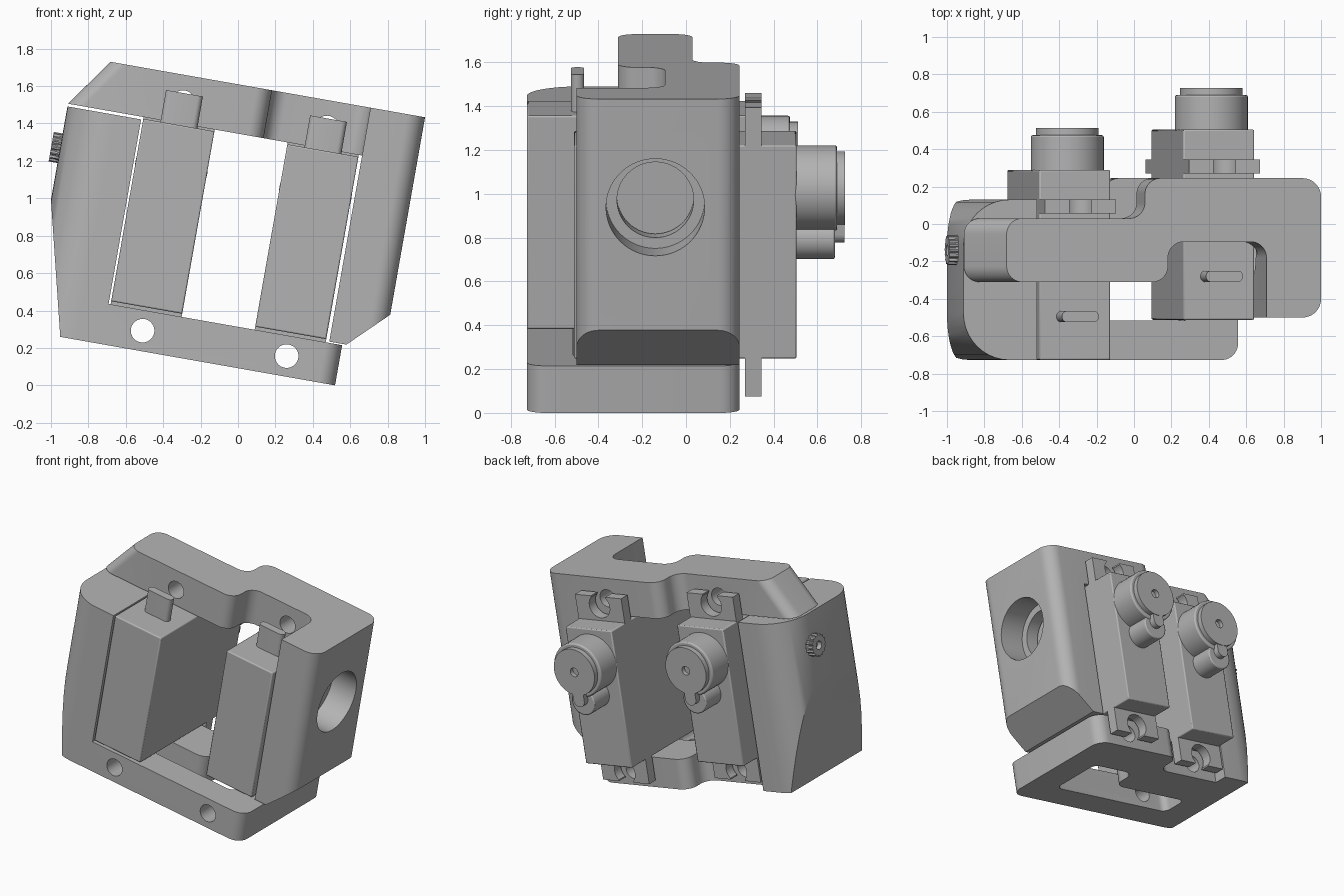
import bpy
import bmesh
import math
from mathutils import Matrix, Vector

cube = bpy.data.objects.get("Cube")
if cube:
    bpy.data.objects.remove(cube, do_unlink=True)

TILT = Matrix.Rotation(math.radians(10), 4, 'Y')

gray = bpy.data.materials.new("plain_gray")
gray.use_nodes = True
COLOR = (0.45, 0.45, 0.45, 1)
gray.diffuse_color = COLOR
gray.node_tree.nodes["Principled BSDF"].inputs["Base Color"].default_value = COLOR


def make(name, bm):
    bmesh.ops.recalc_face_normals(bm, faces=bm.faces)
    mesh = bpy.data.meshes.new(name)
    bm.to_mesh(mesh)
    bm.free()
    mesh.materials.append(gray)
    obj = bpy.data.objects.new(name, mesh)
    bpy.context.collection.objects.link(obj)
    return obj


def rounded(points, steps=10):
    """Corner list of (a, b, radius) turned into an outline with filleted corners."""
    out = []
    for i, (a, b, r) in enumerate(points):
        p = Vector((a, b))
        if not r:
            out.append(p)
            continue
        d0 = (Vector(points[i - 1][:2]) - p).normalized()
        d1 = (Vector(points[(i + 1) % len(points)][:2]) - p).normalized()
        center = p + (d0 + d1) * r
        for k in range(steps + 1):
            t = k / steps * math.pi / 2
            out.append(center - d1 * r * math.cos(t) - d0 * r * math.sin(t))
    return out


def prism(name, outline, lo, hi, axis='Z'):
    """Extrude a 2D outline along Z (plan), Y (front profile) or X (side profile)."""
    place = {'Z': lambda a, b, c: (a, b, c),
             'Y': lambda a, b, c: (a, c, b),
             'X': lambda a, b, c: (c, a, b)}[axis]
    bm = bmesh.new()
    rings = [[bm.verts.new(place(p[0], p[1], c)) for p in outline] for c in (lo, hi)]
    bm.faces.new(rings[0])
    bm.faces.new(rings[1])
    n = len(outline)
    for i in range(n):
        j = (i + 1) % n
        bm.faces.new((rings[0][i], rings[0][j], rings[1][j], rings[1][i]))
    return make(name, bm)


def disc(name, a, b, r, lo, hi, axis='Y', sides=48, tooth=0):
    ring = []
    for i in range(sides):
        rr = r - tooth * (i // 2 % 2)
        t = 2 * math.pi * i / sides
        ring.append((a + rr * math.cos(t), b + rr * math.sin(t)))
    return prism(name, ring, lo, hi, axis)


def box(name, u0, u1, y0, y1, w0, w1):
    return prism(name, [(u0, y0), (u1, y0), (u1, y1), (u0, y1)], w0, w1)


def boolean(obj, others, operation='DIFFERENCE'):
    for other in others:
        mod = obj.modifiers.new("cut", 'BOOLEAN')
        mod.operation = operation
        mod.solver = 'EXACT'
        mod.object = other
        bpy.context.view_layer.objects.active = obj
        bpy.ops.object.modifier_apply(modifier=mod.name)
        bpy.data.objects.remove(other, do_unlink=True)


def bevel(obj, width):
    mod = obj.modifiers.new("soft_edges", 'BEVEL')
    mod.width = width
    mod.segments = 2
    mod.limit_method = 'ANGLE'


SERVOS = {"left_servo": (0.229, 0.215), "right_servo": (-0.553, 0.0)}
MID, SHAFT = 0.82, 1.083
FRONT = -0.727


def screw_holes(w):
    return [disc("hole", u, w, 0.063, -1, 1) for u, _ in SERVOS.values()]


# Lower bracket: base frame and side leg
lower = prism("lower_bracket", rounded([
    (-1.157, FRONT, 0.25), (0.511, FRONT, 0.09), (0.511, 0.245, 0.09),
    (-0.22, 0.245, 0.085), (-0.22, 0.03, 0.085), (-0.757, 0.03, 0),
    (-0.757, 0.13, 0), (-1.157, 0.13, 0.25)]), 0.09, 1.31)
boolean(lower, [
    box("leg_clearance", -0.757, 2, -2, 2, 0.308, 2),
    prism("base_opening", rounded([
        (-0.75, -0.515, 0.05), (0.27, -0.515, 0.05), (0.27, -0.095, 0.05),
        (-0.095, -0.095, 0.085), (-0.095, -0.31, 0.085), (-0.75, -0.31, 0.05)]), 0, 0.5),
    prism("leg_taper", [(-1.16, 0.815), (-0.95, -0.035), (-1.6, -0.035), (-1.6, 0.815)],
          -2, 2, 'Y')] + screw_holes(0.199))

# Upper bracket: stepped plate with sloped end and bored side leg
upper = prism("upper_bracket", rounded([
    (-0.971, -0.31, 0.085), (-0.095, -0.31, 0.085), (-0.095, -0.095, 0.085),
    (0.44, -0.095, 0.085), (0.44, -0.5, 0), (0.736, -0.5, 0.1),
    (0.736, 0.245, 0.1), (-0.22, 0.245, 0.085), (-0.22, 0.03, 0.085),
    (-0.971, 0.03, 0.085)]), 0.315, 1.585)
for v in upper.data.vertices:
    if v.co.x < -0.8:
        v.co.x -= (1.585 - v.co.z) * 0.715
boolean(upper, [
    box("plate_clearance", -3, 0.44, -2, 2, 0, 1.325),
    prism("leg_chamfer", [(0.533, 0.315), (0.74, 0.517), (1, 0.517), (1, 0), (0.533, 0)],
          -2, 2, 'Y'),
    disc("horn_bore", -0.14, SHAFT, 0.225, 0.54, 1, 'X', 64),
    disc("shaft_bore", -0.14, SHAFT, 0.175, 0.3, 1, 'X', 64)] + screw_holes(1.44))

# Toothed pivot on the side leg
pivot = disc("pivot_spline", -0.14, SHAFT, 0.08, -1.205, -1.1, 'X', 64, 0.01)
boolean(pivot, [disc("pivot_hole", -0.14, SHAFT, 0.03, -1.4, -1.15, 'X', 24)])
disc("pivot_collar", -0.14, SHAFT, 0.073, -1.17, -1.1, 'X')

# Servos: case, slotted flange, gear housing, output shaft and cable tab
for name, (u, dy) in SERVOS.items():
    half = 0.193
    case = box(name + "_case", u - half, u + half, FRONT + dy, 0.29 + dy, 0.325, 1.315)
    bevel(case, 0.008)

    flange = box(name + "_flange", u - half, u + half, 0.055 + dy, 0.13 + dy,
                 MID - 0.67, MID + 0.67)
    cuts = []
    for side in (-1, 1):
        w = MID + side * 0.62
        ends = sorted((w, w + side * 0.2))
        cuts.append(disc("flange_hole", u, MID + side * 0.6, 0.085, -1, 1))
        cuts.append(box("flange_slot", u - 0.06, u + 0.06, -1, 1, *ends))
    boolean(flange, cuts)

    housing = disc(name + "_gear_housing", u, SHAFT, 0.195, 0.28 + dy, 0.475 + dy)
    bevel(housing, 0.01)
    idler = disc(name + "_idler_housing", u, SHAFT - 0.233, 0.095, 0.28 + dy, 0.465 + dy)
    bevel(idler, 0.008)
    cap = disc(name + "_output_cap", u, SHAFT, 0.168, 0.47 + dy, 0.512 + dy)
    boolean(cap, [disc("shaft_hole", u, SHAFT, 0.032, 0.48 + dy, 1, sides=24)])
    prism(name + "_cap_key", rounded([
        (u - 0.045, 0.83, 0.0449), (u + 0.045, 0.83, 0.0449),
        (u + 0.045, SHAFT - 0.12, 0), (u - 0.045, SHAFT - 0.12, 0)]),
        0.46 + dy, 0.508 + dy, 'Y')
    prism(name + "_cable_tab", rounded([
        (u - 0.1, -0.525 + dy, 0.028), (u + 0.1, -0.525 + dy, 0.028),
        (u + 0.1, -0.465 + dy, 0.028), (u - 0.1, -0.465 + dy, 0.028)], 5), 1.3, 1.488)

# Tilt the whole assembly and smooth the rounded faces
bpy.ops.object.select_all(action='DESELECT')
for obj in bpy.context.collection.objects:
    if obj.type == 'MESH' and obj.data.materials and obj.data.materials[0] == gray:
        obj.matrix_world = TILT @ obj.matrix_world
        obj.select_set(True)
        bpy.context.view_layer.objects.active = obj
bpy.ops.object.shade_smooth_by_angle(angle=math.radians(30))
